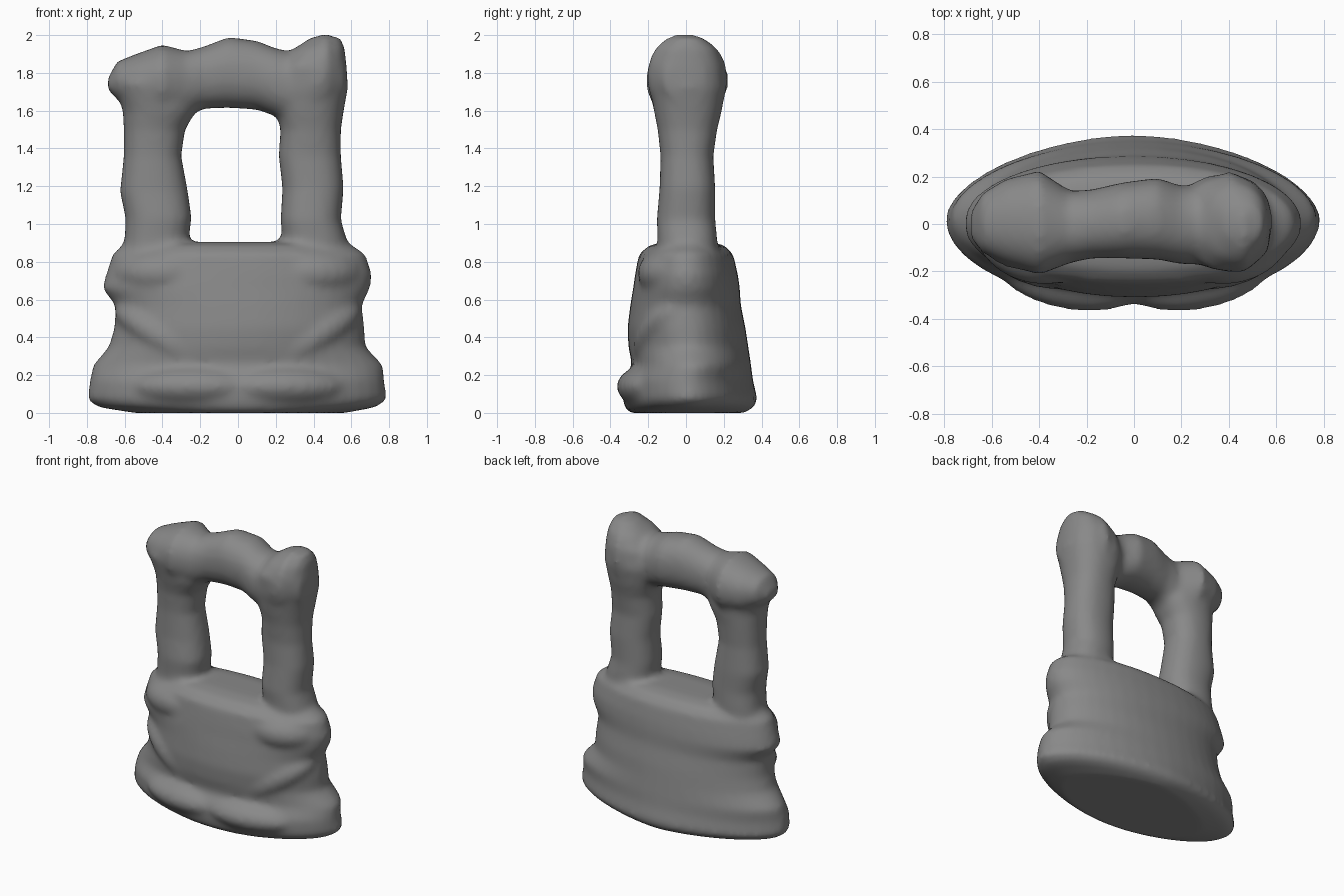
import bpy, bmesh, math
from mathutils import Matrix

bm = bmesh.new()
N = 40


def loft(sections, axis, front, back):
    """Sections: (station, a_min, a_max, y_min, y_max); rings stacked along x or z.
    front/back are (start, end) superellipse powers, blended over the sections."""
    rings = []
    for k, (s, a0, a1, y0, y1) in enumerate(sections):
        f = min(1, 2 * k / len(sections))
        ring = []
        for i in range(N):
            t = 2 * math.pi * i / N
            c, d = math.cos(t), math.sin(t)
            p0, p1 = back if d > 0 else front
            p = p0 + (p1 - p0) * f
            a = (a0 + a1) / 2 + (a1 - a0) / 2 * math.copysign(abs(c) ** (2 / p), c)
            y = (y0 + y1) / 2 + (y1 - y0) / 2 * math.copysign(abs(d) ** (2 / p), d)
            ring.append(bm.verts.new((a, y, s) if axis == 'z' else (s, y, a)))
        rings.append(ring)
    for r0, r1 in zip(rings, rings[1:]):
        for i in range(N):
            j = (i + 1) % N
            bm.faces.new((r0[i], r0[j], r1[j], r1[i]))
    bm.faces.new(rings[0])
    bm.faces.new(rings[-1])


def lump(loc, radii, tilt=0, turn=0):
    m = (Matrix.Translation(loc) @ Matrix.Rotation(turn, 4, 'Z')
         @ Matrix.Rotation(tilt, 4, 'Y') @ Matrix.Diagonal((*radii, 1)))
    bmesh.ops.create_uvsphere(bm, u_segments=24, v_segments=14, radius=1, matrix=m)


# Stone base
loft([(0.0, -.55, .57, -.30, .31), (.03, -.74, .73, -.325, .36),
      (.07, -.80, .79, -.335, .38), (.17, -.785, .775, -.335, .355),
      (.25, -.77, .77, -.285, .345), (.35, -.685, .675, -.305, .33),
      (.45, -.655, .67, -.31, .315), (.57, -.65, .655, -.295, .29),
      (.66, -.72, .70, -.28, .285), (.73, -.70, .71, -.27, .275),
      (.84, -.665, .675, -.25, .25), (.89, -.61, .60, -.19, .20),
      (.905, -.5, .5, -.10, .12)], 'z', (1.9, 2.1), (1.6, 2.1))

# Bulges on the base: toes, diagonal folds and shoulders
for s in (-1, 1):
    lump((s * .24, -.17, .14), (.36, .195, .12), 0, s * .12)
    lump((s * .38, -.10, .40), (.32, .17, .12), -s * .55, s * .25)
    lump((s * .40, -.03, .74), (.28, .225, .15), 0, s * .2)

# Left pillar
loft([(.80, -.62, -.24, -.15, .16), (.93, -.60, -.26, -.15, .16),
      (1.03, -.595, -.245, -.155, .155), (1.17, -.625, -.265, -.14, .155),
      (1.36, -.605, -.30, -.135, .145), (1.5, -.605, -.28, -.145, .155),
      (1.6, -.61, -.22, -.17, .165), (1.75, -.66, -.2, -.2, .18)],
     'z', (2.3, 2.3), (2.3, 2.3))

# Right pillar
loft([(.80, .22, .60, -.15, .17), (.92, .235, .575, -.15, .165),
      (1.02, .225, .545, -.155, .155), (1.19, .235, .56, -.14, .155),
      (1.36, .215, .545, -.135, .145), (1.5, .225, .545, -.15, .165),
      (1.6, .2, .56, -.17, .19), (1.72, .18, .582, -.19, .21),
      (1.84, .22, .575, -.2, .2), (1.93, .30, .565, -.15, .16),
      (1.99, .39, .54, -.07, .08)], 'z', (2.3, 2.3), (2.3, 2.3))

# Lintel
loft([(-.69, 1.71, 1.77, -.06, .05), (-.64, 1.66, 1.86, -.12, .13),
      (-.54, 1.60, 1.90, -.17, .19), (-.40, 1.57, 1.95, -.215, .225),
      (-.27, 1.57, 1.915, -.165, .14), (-.18, 1.61, 1.94, -.145, .145),
      (-.05, 1.615, 1.99, -.145, .175), (.10, 1.605, 1.97, -.15, .195),
      (.20, 1.57, 1.93, -.17, .16), (.27, 1.54, 1.915, -.17, .165),
      (.41, 1.55, 1.99, -.205, .225), (.47, 1.58, 2.01, -.20, .18),
      (.53, 1.62, 1.95, -.15, .14), (.57, 1.66, 1.86, -.11, .10)],
     'x', (2.2, 2.2), (2.2, 2.2))

# Fuse everything into one eroded stone
bmesh.ops.recalc_face_normals(bm, faces=bm.faces)
mesh = bpy.data.meshes.new("stone_gate")
bm.to_mesh(mesh)
bm.free()
gate = bpy.data.objects.new("stone_gate", mesh)
bpy.context.collection.objects.link(gate)
bpy.context.view_layer.objects.active = gate
gate.select_set(True)
stone = bpy.data.materials.new("dark_stone")
stone.diffuse_color = (.25, .25, .25, 1)
mesh.materials.append(stone)
fuse = gate.modifiers.new("fuse", 'REMESH')
fuse.mode = 'VOXEL'
fuse.voxel_size = 0.02
fuse.use_smooth_shade = True
soften = gate.modifiers.new("soften", 'SMOOTH')
soften.factor = 0.5
soften.iterations = 8
bpy.ops.object.shade_smooth()
